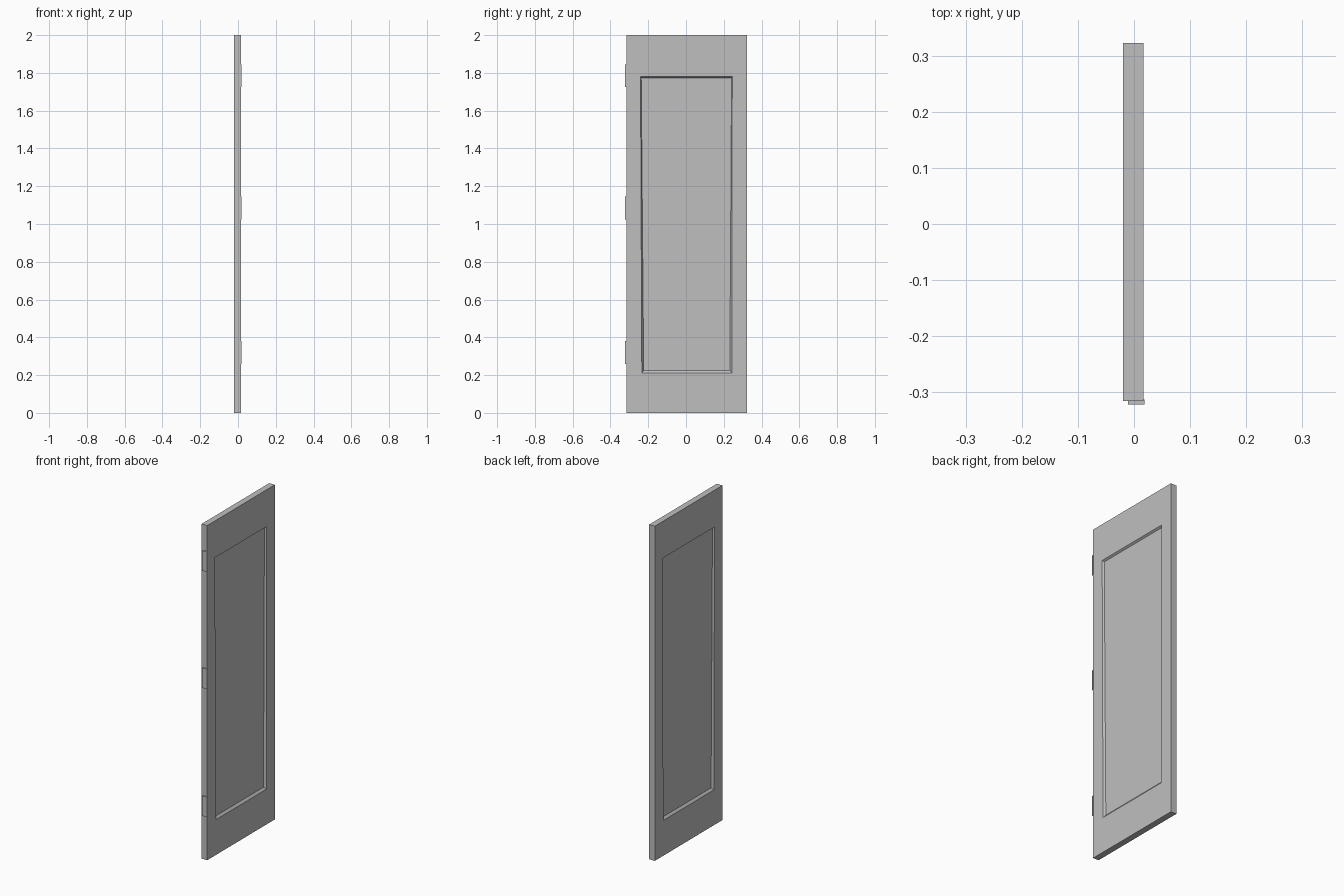
import bpy, bmesh

if "Cube" in bpy.data.objects:
    bpy.data.objects.remove(bpy.data.objects["Cube"])

grey = bpy.data.materials.new("plain grey")
grey.diffuse_color = (0.52, 0.52, 0.52, 1)
grey.use_nodes = True
grey.node_tree.nodes["Principled BSDF"].inputs["Base Color"].default_value = grey.diffuse_color


def finish(name, bm):
    bmesh.ops.recalc_face_normals(bm, faces=bm.faces)
    me = bpy.data.meshes.new(name)
    bm.to_mesh(me)
    bm.free()
    me.materials.append(grey)
    ob = bpy.data.objects.new(name, me)
    bpy.context.collection.objects.link(ob)
    return ob


# Nested outlines (y, z): slab edge, upper rim of moulding, sunken panel
EDGE = [(-0.315, 0), (0.323, 0), (0.323, 2), (-0.315, 2)]
RIM = [(-0.234, 0.211), (0.243, 0.211), (0.245, 1.78), (-0.241, 1.78)]
PANEL = [(-0.224, 0.225), (0.232, 0.225), (0.241, 1.773), (-0.237, 1.773)]
DEPTH = 0.011

# Door slab with a bevelled sunken panel on both faces
bm = bmesh.new()
edges = []
for x, inward in ((-0.020, 1), (0.017, -1)):
    rings = []
    for outline, px in ((EDGE, x), (RIM, x), (PANEL, x + inward * DEPTH)):
        rings.append([bm.verts.new((px, y, z)) for y, z in outline])
    for a, b in zip(rings, rings[1:]):
        for i in range(4):
            j = (i + 1) % 4
            bm.faces.new((a[i], a[j], b[j], b[i]))
    bm.faces.new(rings[-1])
    edges.append(rings[0])
for i in range(4):
    j = (i + 1) % 4
    bm.faces.new((edges[0][i], edges[0][j], edges[1][j], edges[1][i]))
finish("door_panel", bm)

# Hinge plates along the side edge
for n, zc in enumerate((0.32, 1.085, 1.785)):
    bm = bmesh.new()
    bmesh.ops.create_cube(bm, size=1)
    for v in bm.verts:
        v.co.x = 0.004 + v.co.x * 0.030
        v.co.y = -0.3175 + v.co.y * 0.009
        v.co.z = zc + v.co.z * 0.12
    finish("hinge_%d" % (n + 1), bm)
